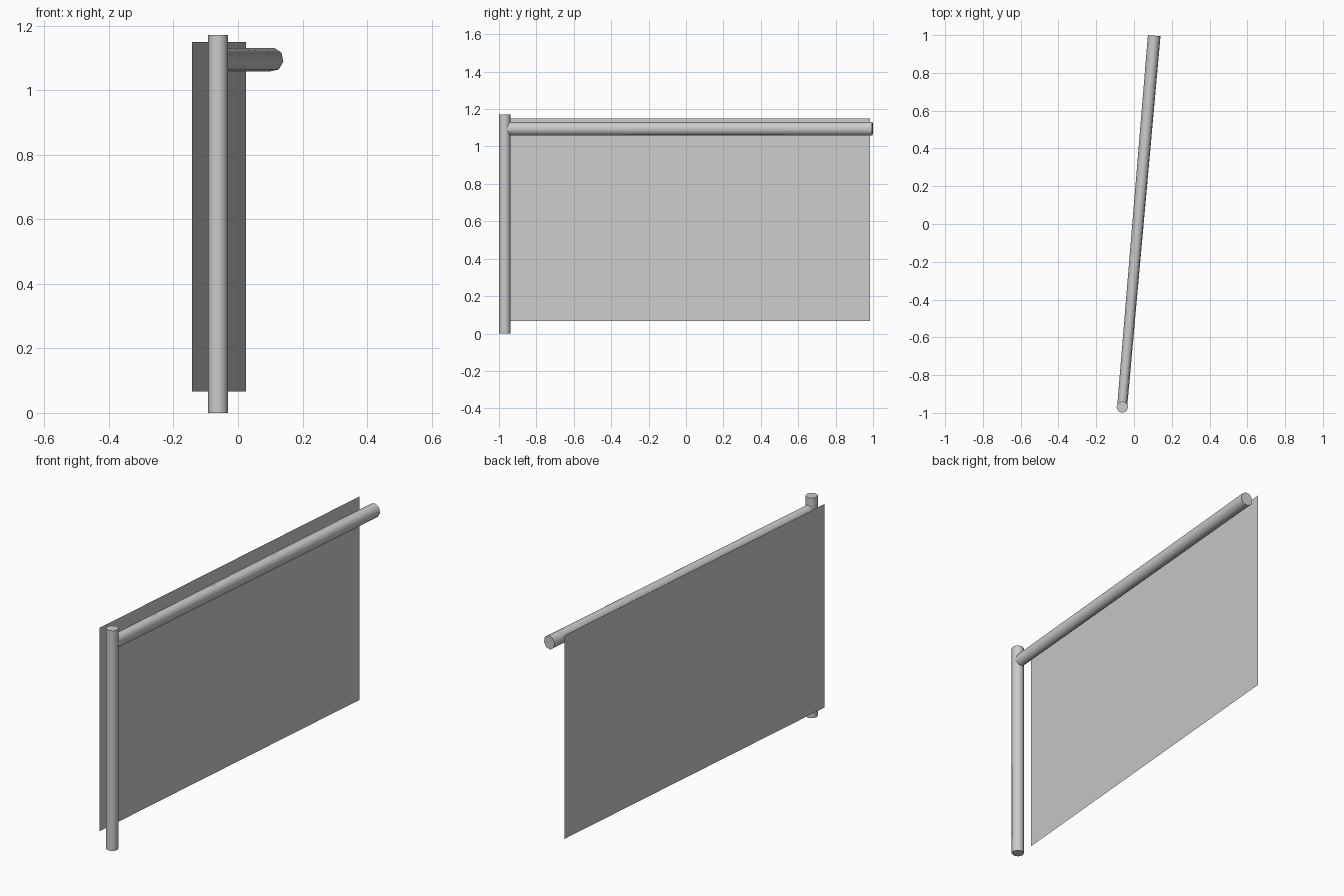
import bpy, bmesh, math
from mathutils import Vector

if "Cube" in bpy.data.objects:
    bpy.data.objects.remove(bpy.data.objects["Cube"])


def finish(name, bm):
    """Turn a bmesh into a named object in the scene."""
    bmesh.ops.recalc_face_normals(bm, faces=bm.faces)
    mesh = bpy.data.meshes.new(name)
    bm.to_mesh(mesh)
    bm.free()
    obj = bpy.data.objects.new(name, mesh)
    bpy.context.collection.objects.link(obj)
    return obj


def bar(name, start, end, size_a, size_b, side, sides=8, turn=0.0):
    """Capped bar between two points; sizes are (sideways, upright) radii."""
    a, b = Vector(start), Vector(end)
    side = Vector(side).normalized()
    up = (b - a).normalized().cross(side)
    bm = bmesh.new()
    rings = []
    for centre, (ru, rv) in ((a, size_a), (b, size_b)):
        ring = []
        for i in range(sides):
            t = 2 * math.pi * i / sides + turn
            ring.append(bm.verts.new(centre + side * ru * math.cos(t) + up * rv * math.sin(t)))
        rings.append(ring)
    for i in range(sides):
        j = (i + 1) % sides
        bm.faces.new((rings[0][i], rings[0][j], rings[1][j], rings[1][i]))
    bm.faces.new(rings[0])
    bm.faces.new(rings[1])
    obj = finish(name, bm)
    bpy.ops.object.select_all(action='DESELECT')
    obj.select_set(True)
    bpy.context.view_layer.objects.active = obj
    bpy.ops.object.shade_smooth_by_angle(angle=math.radians(60))
    return obj


# Upright post
bar("post", (-0.062, -0.969, 0), (-0.062, -0.969, 1.172),
    (0.031, 0.031), (0.031, 0.031), (1, 0, 0))

# Slightly widening top rail, angled away from the post
bar("top_rail", (-0.062, -0.96, 1.095), (0.107, 0.997, 1.095),
    (0.027, 0.037), (0.034, 0.037), (1, -0.086, 0), turn=math.radians(10))

# Thin panel hanging beside the rail
bm = bmesh.new()
corners = [(-0.142, -0.962), (0.025, 0.985)]
low = [bm.verts.new((x, y, 0.067)) for x, y in corners]
high = [bm.verts.new((x, y, 1.15)) for x, y in corners]
bm.faces.new((low[0], low[1], high[1], high[0]))
finish("panel", bm)
